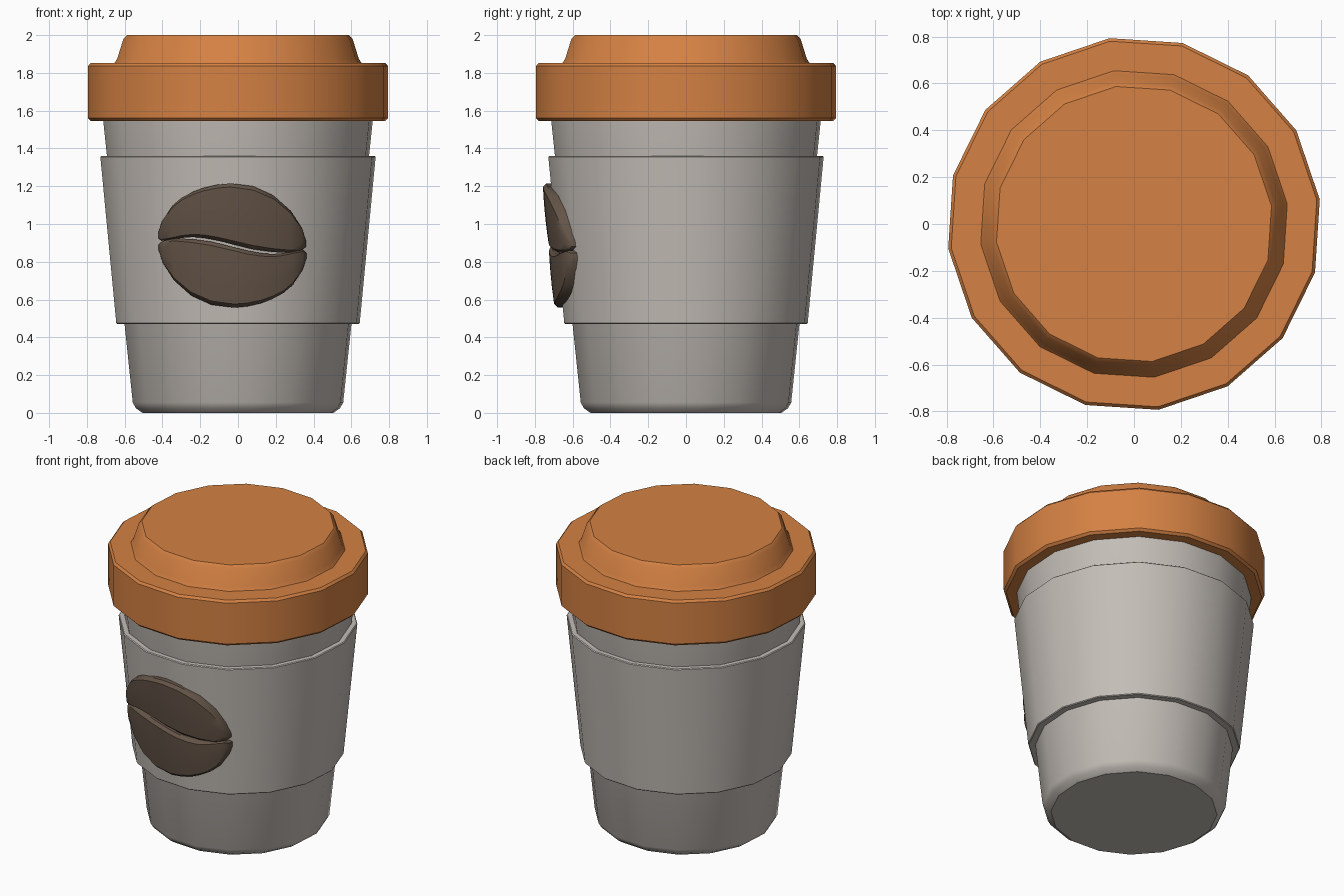
import bpy, bmesh, math

if "Cube" in bpy.data.objects:
    bpy.data.objects.remove(bpy.data.objects["Cube"])

def material(name, rgb):
    m = bpy.data.materials.new(name)
    m.diffuse_color = (*rgb, 1)
    m.use_nodes = True
    m.node_tree.nodes["Principled BSDF"].inputs["Base Color"].default_value = m.diffuse_color
    return m

ORANGE = material("orange", (0.66, 0.22, 0.056))
GREY = material("warm grey", (0.55, 0.51, 0.47))
BROWN = material("coffee brown", (0.125, 0.087, 0.062))
SIDES, TURN = 16, math.radians(7.5)

def finish(name, bm, mat, angle):
    bmesh.ops.recalc_face_normals(bm, faces=bm.faces[:])
    me = bpy.data.meshes.new(name)
    bm.to_mesh(me)
    bm.free()
    me.materials.append(mat)
    ob = bpy.data.objects.new(name, me)
    bpy.context.collection.objects.link(ob)
    bpy.ops.object.select_all(action='DESELECT')
    ob.select_set(True)
    bpy.context.view_layer.objects.active = ob
    bpy.ops.object.shade_smooth_by_angle(angle=math.radians(angle))

def lathe(name, profile, mat, closed=False):
    """Turn an (r, z) profile with 16 sides; cap the ends or close into a ring."""
    bm = bmesh.new()
    rings = [[bm.verts.new((r * math.cos(TURN + k * math.tau / SIDES),
                            r * math.sin(TURN + k * math.tau / SIDES), z))
              for k in range(SIDES)] for r, z in profile]
    pairs = list(zip(rings, rings[1:]))
    if closed:
        pairs.append((rings[-1], rings[0]))
    else:
        bm.faces.new(rings[0])
        bm.faces.new(rings[-1])
    for a, b in pairs:
        for k in range(SIDES):
            n = (k + 1) % SIDES
            bm.faces.new((a[k], a[n], b[n], b[k]))
    finish(name, bm, mat, 35)

# Cup body, sleeve and lid
lathe("cup", [(0.51, 0), (0.545, 0.025), (0.562, 0.055), (0.722, 1.57)], GREY)
lathe("sleeve", [(0.60, 0.47), (0.645, 0.47), (0.65, 0.475), (0.735, 1.355),
                 (0.73, 1.36), (0.69, 1.36)], GREY, closed=True)
lathe("lid", [(0.785, 1.545), (0.80, 1.56), (0.80, 1.837), (0.787, 1.852),
              (0.66, 1.852), (0.645, 1.875), (0.612, 1.98), (0.592, 2.0)], ORANGE)

# Bean halves: columns (x, lower z, upper z), wrapped round the sleeve
COLUMNS = [(-0.422, 0.925, 0.955), (-0.405, 0.911, 1.01), (-0.35, 0.917, 1.095),
           (-0.30, 0.926, 1.138), (-0.24, 0.931, 1.17), (-0.18, 0.926, 1.192),
           (-0.11, 0.913, 1.208), (-0.04, 0.895, 1.215), (0.08, 0.866, 1.20),
           (0.19, 0.851, 1.15), (0.28, 0.848, 1.07), (0.34, 0.863, 0.975),
           (0.36, 0.88, 0.91)]
# cross-section: (fraction of height, height above the sleeve)
SECTION = [(0, -0.03), (0, 0.022), (0.06, 0.042), (0.35, 0.045),
           (0.65, 0.045), (0.94, 0.042), (1, 0.022), (1, -0.03)]

def bean_half(name, flip):
    bm = bmesh.new()
    cols = []
    for i, (x, lo, hi) in enumerate(COLUMNS):
        col = []
        for t, h in SECTION:
            px, pz = x, lo + (hi - lo) * t
            if i in (0, len(COLUMNS) - 1):
                h = min(h, 0.022)
            if flip:                       # half turn about the bean centre
                px, pz = -0.06 - px, 1.772 - pz
            r = 0.605 + (pz - 0.0) * 0.0966 + h - 0.004
            col.append(bm.verts.new((px, -math.sqrt(r * r - px * px), pz)))
        cols.append(col)
    n = len(SECTION)
    for a, b in zip(cols, cols[1:]):
        for k in range(n):
            bm.faces.new((a[k], a[(k + 1) % n], b[(k + 1) % n], b[k]))
    bm.faces.new(cols[0])
    bm.faces.new(cols[-1])
    finish(name, bm, BROWN, 40)

bean_half("bean_upper_half", False)
bean_half("bean_lower_half", True)
